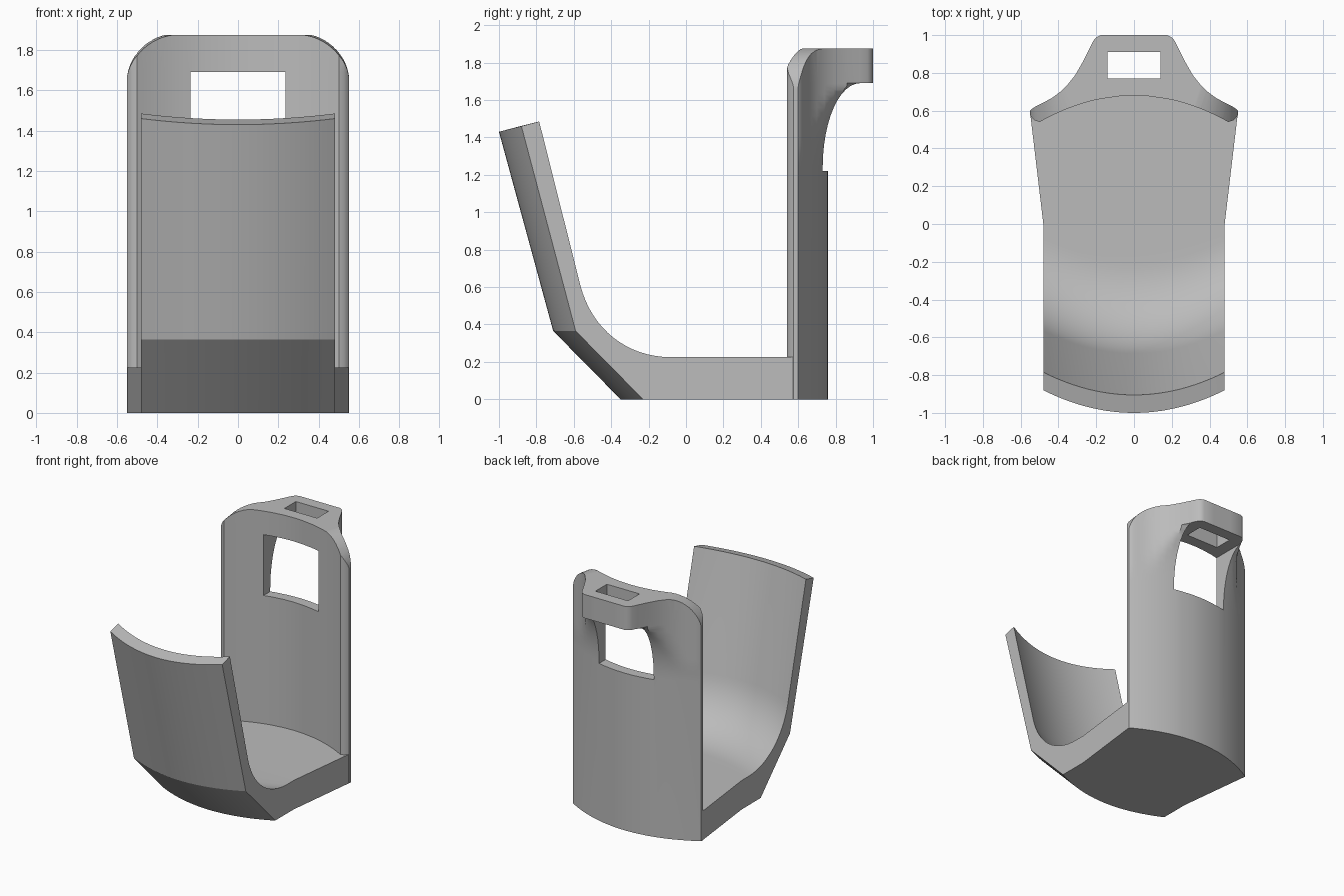
import bpy, bmesh, math
from mathutils import Vector
from mathutils.geometry import interpolate_bezier

if "Cube" in bpy.data.objects:
    bpy.data.objects.remove(bpy.data.objects["Cube"], do_unlink=True)

grey = bpy.data.materials.new("plain_grey")
grey.use_nodes = True
color = (0.5, 0.5, 0.5, 1)
grey.diffuse_color = color
grey.node_tree.nodes["Principled BSDF"].inputs["Base Color"].default_value = color


def loft(name, rings, strip_caps=False):
    """Skin closed rings of equal length and cap both ends."""
    bm = bmesh.new()
    loops = [[bm.verts.new(p) for p in ring] for ring in rings]
    n = len(loops[0])
    for a, b in zip(loops, loops[1:]):
        for i in range(n):
            j = (i + 1) % n
            bm.faces.new((a[i], a[j], b[j], b[i]))
    for loop in (loops[0], loops[-1]):
        if strip_caps:
            for i in range(n // 2 - 1):
                bm.faces.new((loop[i], loop[i + 1], loop[n - 2 - i], loop[n - 1 - i]))
        else:
            bm.faces.new(loop)
    bmesh.ops.remove_doubles(bm, verts=bm.verts, dist=1e-5)
    bmesh.ops.recalc_face_normals(bm, faces=bm.faces)
    mesh = bpy.data.meshes.new(name)
    bm.to_mesh(mesh)
    bm.free()
    mesh.materials.append(grey)
    obj = bpy.data.objects.new(name, mesh)
    bpy.context.collection.objects.link(obj)
    return obj


def box(name, x, y0, y1, z0, z1):
    return loft(name, [[(-x, y0, z), (x, y0, z), (x, y1, z), (-x, y1, z)] for z in (z0, z1)])


def activate(obj):
    bpy.ops.object.select_all(action="DESELECT")
    obj.select_set(True)
    bpy.context.view_layer.objects.active = obj


def cut(obj, tool, operation):
    activate(obj)
    mod = obj.modifiers.new("cut", "BOOLEAN")
    mod.operation, mod.object, mod.solver = operation, tool, "EXACT"
    bpy.ops.object.modifier_apply(modifier=mod.name)
    bpy.data.objects.remove(tool, do_unlink=True)


def smooth(obj, angle):
    activate(obj)
    bpy.ops.object.shade_smooth_by_angle(angle=math.radians(angle))


# Base and front lip: one side profile swept across the width.
# Each point holds y, z, the y shift and the z rise at the sides.
BOW = 0.12
profile = [(0.72, 0, -0.13, 0), (0, 0, 0, 0), (-0.35, 0, BOW, 0), (-0.71, 0.365, BOW, 0),
           (-1.0, 1.43, BOW, 0.03), (-0.905, 1.455, BOW, 0.03)]
bend = interpolate_bezier(Vector((-0.685, 0.61)), Vector((-0.625, 0.375)),
                          Vector((-0.435, 0.225)), Vector((-0.2, 0.225)), 17)
profile += [(p.x, p.y, BOW, 0) for p in bend]
profile += [(0, 0.225, 0, 0), (0.72, 0.225, -0.13, 0)]


def section(u):
    ring = []
    for y, z, shift, rise in profile:
        y += shift * u * u
        half_width = 0.48 + 0.07 * max(y, 0) / 0.59
        ring.append((u * half_width, y, z + rise * u * u))
    return ring


base = loft("base_and_front_lip", [section(i / 16) for i in range(-16, 17)])
smooth(base, 25)

# Back plate: bowed panel whose rear swells into the hanging tab.
flare = [(0, 1), (0.08, 1), (0.175, 1), (0.2, 0.988), (0.215, 0.97), (0.235, 0.93),
         (0.27, 0.86), (0.31, 0.79), (0.35, 0.74), (0.39, 0.7), (0.43, 0.67),
         (0.47, 0.648), (0.5, 0.633), (0.525, 0.62), (0.54, 0.61), (0.55, 0.6)]
columns = [(-x, y) for x, y in reversed(flare[1:])] + flare


def rear(x):
    return 0.76 - 0.16 * (x / 0.55) ** 2


def front(x):
    x = abs(x)
    if x <= 0.5:
        return 0.68 - 0.14 * (x / 0.5) ** 2
    return 0.54 + 0.035 * ((x - 0.5) / 0.05) ** 2


def plate_ring(z, swell):
    back = [(x, max(rear(x), min(rear(x) + swell, y)), z) for x, y in columns]
    return back + [(x, front(x), z) for x, _ in reversed(columns)]


TAB_Z, TOP_Z, SWELL_Z = 1.69, 1.875, 1.24
rings = [plate_ring(0, 0)]
for i in range(13):
    a = math.pi / 2 * i / 12
    rings.append(plate_ring(SWELL_Z + (TAB_Z - SWELL_Z) * math.sin(a), 0.2 * (1 - math.cos(a))))
rings += [plate_ring(TAB_Z, 1), plate_ring(TOP_Z, 1)]
plate = loft("back_plate", rings, strip_caps=True)


# Rounded top corners, window and hanging slot
def arch(y, rx, rz):
    w, top = 0.552, 1.876
    half = []
    for i in range(15):
        a = math.pi / 2 * i / 14
        half.append((w - rx + rx * math.cos(a), y, top - rz + rz * math.sin(a)))
    half.insert(0, (w, y, -0.1))
    return half + [(-x, y, z) for x, y, z in reversed(half)]


cut(plate, loft("corner_cutter", [arch(0.45, 0.32, 0.25), arch(0.8, 0.19, 0.21),
                                  arch(1.1, 0.19, 0.21)]), "INTERSECT")
cut(plate, box("window_cutter", 0.235, 0.4, 1.2, 1.22, TAB_Z + 0.002), "DIFFERENCE")
cut(plate, box("slot_cutter", 0.14, 0.77, 0.91, 1.6, 2), "DIFFERENCE")
smooth(plate, 32)
